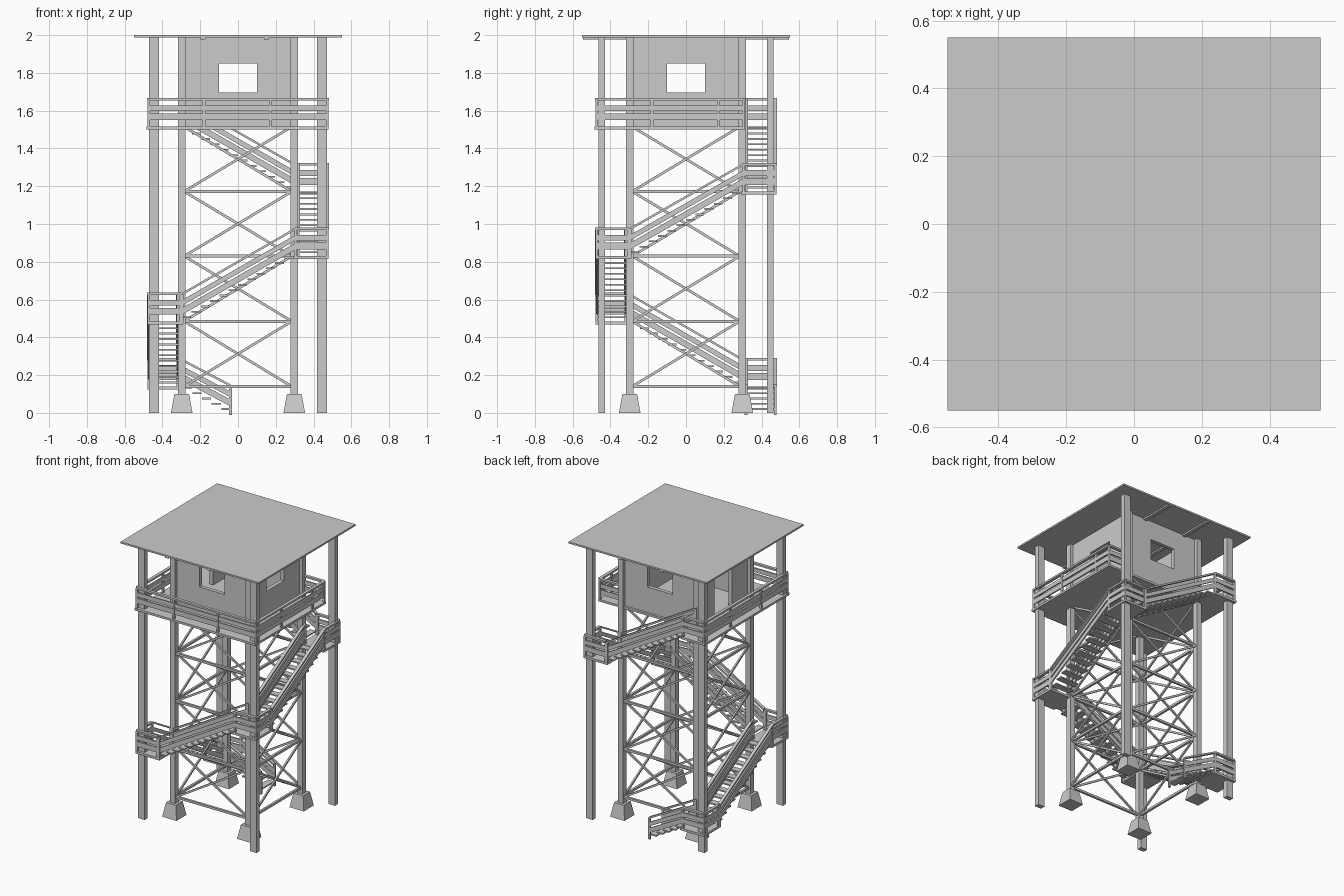
import bpy, bmesh
from mathutils import Vector

if "Cube" in bpy.data.objects:
    bpy.data.objects.remove(bpy.data.objects["Cube"])


def rot(p, k):
    """Turn a point by k quarter turns about the tower axis."""
    x, y, z = p
    for _ in range(k % 4):
        x, y = -y, x
    return Vector((x, y, z))


class Part:
    """Collects planks and boxes into one named object."""
    def __init__(self, name):
        self.name, self.bm = name, bmesh.new()

    def hexa(self, pts):
        v = [self.bm.verts.new(p) for p in pts]
        for f in ((0, 1, 2, 3), (4, 5, 6, 7), (0, 1, 5, 4),
                  (1, 2, 6, 5), (2, 3, 7, 6), (3, 0, 4, 7)):
            self.bm.faces.new([v[i] for i in f])

    def box(self, lo, hi, k=0, taper=0.0):
        t = taper
        (a, b, c), (d, e, f) = lo, hi
        self.hexa([rot(p, k) for p in (
            (a, b, c), (d, b, c), (d, e, c), (a, e, c),
            (a + t, b + t, f), (d - t, b + t, f), (d - t, e - t, f), (a + t, e - t, f))])

    def plank(self, p, q, width, height, k=0):
        """Straight bar from p to q with plumb-cut ends."""
        p, q = rot(p, k), rot(q, k)
        d = q - p
        s = Vector((-d.y, d.x, 0)).normalized() * width / 2
        u = Vector((0, 0, height / 2))
        self.hexa([e + o for e in (p, q) for o in (s + u, s - u, -s - u, -s + u)])

    def done(self):
        bmesh.ops.recalc_face_normals(self.bm, faces=self.bm.faces)
        me = bpy.data.meshes.new(self.name)
        self.bm.to_mesh(me)
        self.bm.free()
        bpy.context.collection.objects.link(bpy.data.objects.new(self.name, me))


LEVELS = [0.14, 0.485, 0.83, 1.172, 1.515]
RAIL = 0.472


def railing(part, pts, k=0, posts=True):
    """Two boards and a cap rail following floor-level points."""
    for p, q in zip(pts, pts[1:]):
        for z, w, h in ((0.053, 0.01, 0.036), (0.098, 0.01, 0.03), (0.145, 0.022, 0.013)):
            up = Vector((0, 0, z))
            part.plank(Vector(p) + up, Vector(q) + up, w, h, k)
    if posts:
        for x, y, z in pts:
            part.box((x - .007, y - .007, z - .01), (x + .007, y + .007, z + .145), k)


# Footings and posts
foot, inner, outer = Part("footings"), Part("inner_posts"), Part("outer_posts")
for sx in (-1, 1):
    for sy in (-1, 1):
        x, y = sx * .298, sy * .298
        foot.box((x - .057, y - .057, 0), (x + .057, y + .057, .1), taper=.018)
        inner.box((x - .02, y - .02, .09), (x + .02, y + .02, 1.99))
        x, y = sx * .445, sy * .445
        outer.box((x - .026, y - .017, 0), (x + .026, y + .017, 1.99))
for part in (foot, inner, outer):
    part.done()

# Horizontal ties and crossed braces on all four faces
brace = Part("cross_braces")
for k in range(4):
    for i, z in enumerate(LEVELS[:-1]):
        brace.plank((-.285, -.298, z), (.285, -.298, z), .016, .016, k)
        for s, y in ((1, -.304), (-1, -.292)):
            brace.plank((-.285 * s, y, z), (.285 * s, y, LEVELS[i + 1]), .011, .016, k)
brace.done()

# Stair flights winding around the tower, with corner landings
steps, landing, rails = Part("stair_treads"), Part("landings"), Part("stair_railings")
flights = [(2, .04, 0, LEVELS[0], 5)]
flights += [((3 + i) % 4, -.295, LEVELS[i], LEVELS[i + 1], 12) for i in range(4)]
for n, (k, x0, z0, z1, count) in enumerate(flights):
    run, rise = (.295 - x0) / count, (z1 - z0) / count
    for i in range(count):
        x, z = x0 + i * run, z0 + (i + 1) * rise
        steps.box((x, -.465, z - .012), (x + run * .95, -.318, z - .003), k)
    for y in (-RAIL, -.318):
        railing(rails, [(x0, y, z0), (.305, y, z1)], k)
    if n < 4:
        landing.box((.29, -.48, z1 - .016), (.48, -.29, z1), k)
        railing(rails, [(.305, -RAIL, z1), (RAIL, -RAIL, z1), (RAIL, -.305, z1)], k)
for part in (steps, landing, rails):
    part.done()

# Lookout deck with its stair corner
Z = LEVELS[-1]
deck = Part("lookout_deck")
deck.box((-.485, -.485, Z - .015), (.48, .312, Z))
deck.box((-.485, .312, Z - .015), (-.295, .48, Z))
deck.done()
deck_rail = Part("deck_railing")
railing(deck_rail, [(-.305, RAIL, Z), (-RAIL, RAIL, Z), (-RAIL, .17, Z), (-RAIL, -.18, Z),
                    (-RAIL, -RAIL, Z), (-.18, -RAIL, Z), (.17, -RAIL, Z), (RAIL, -RAIL, Z),
                    (RAIL, -.18, Z), (RAIL, .17, Z), (RAIL, .305, Z), (.31, .305, Z)])
deck_rail.done()

# Cabin walls: windows on three sides, door on the left (k = 3)
walls = Part("cabin_walls")
for k in range(4):
    a, b, top = -.295, -.268, 1.989
    walls.box((-.295, a, Z), (-.1, b, top), k)
    walls.box((.1, a, Z), (.268, b, top), k)
    walls.box((-.1, a, 1.85), (.1, b, top), k)
    if k != 3:
        walls.box((-.1, a, Z), (.1, b, 1.697), k)
walls.done()

# Flat roof on two rafters
roof = Part("roof")
roof.box((-.55, -.55, 1.988), (.55, .55, 2.0))
roof.done()
rafters = Part("rafters")
for x in (-.185, .15):
    rafters.box((x - .013, -.545, 1.977), (x + .013, .545, 1.989))
rafters.done()
